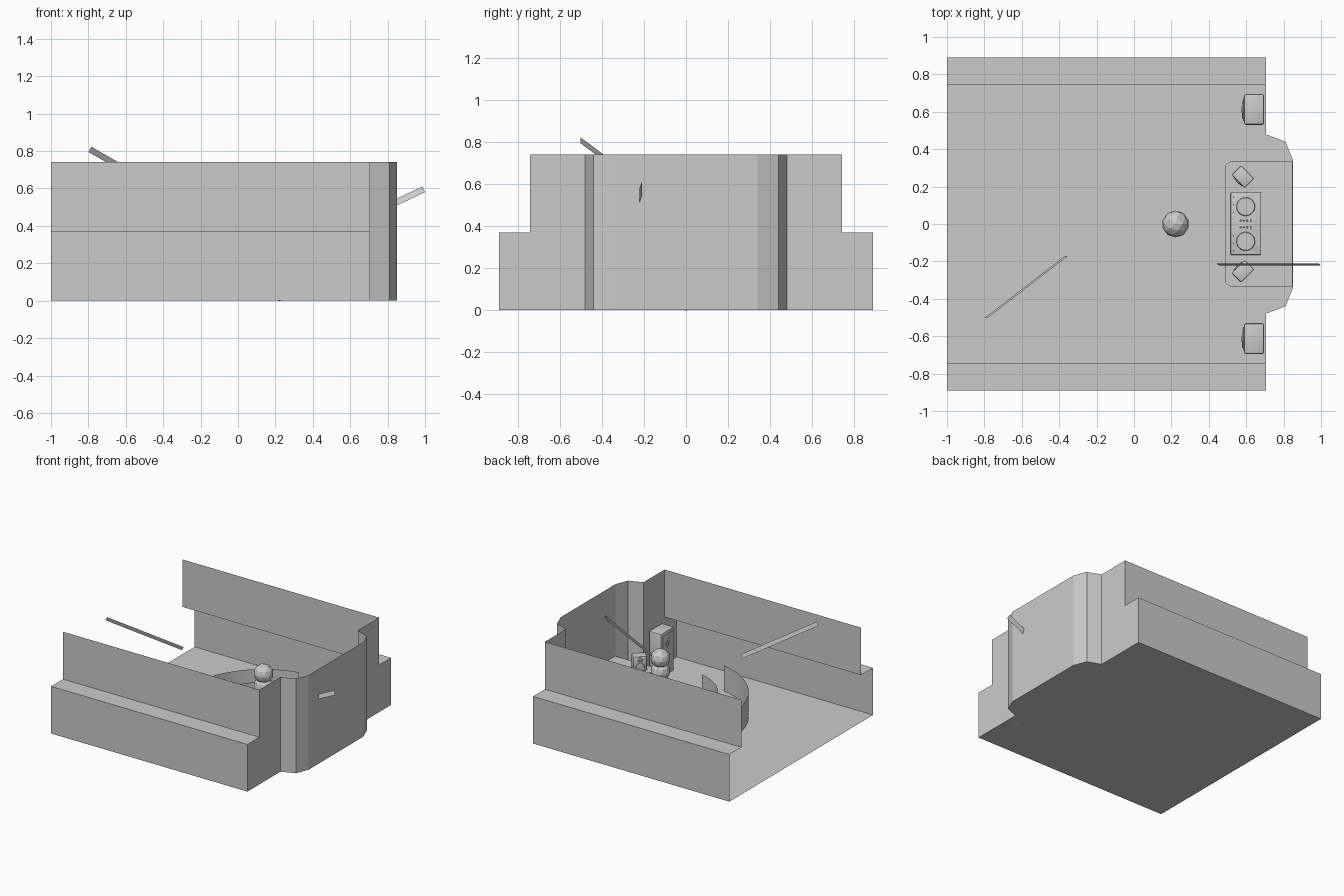
import bpy, bmesh, math
from mathutils import Vector, Matrix

if "Cube" in bpy.data.objects:
    bpy.data.objects.remove(bpy.data.objects["Cube"])


def obj_from_bm(name, bm, smooth=False):
    me = bpy.data.meshes.new(name)
    bm.to_mesh(me)
    bm.free()
    ob = bpy.data.objects.new(name, me)
    bpy.context.collection.objects.link(ob)
    if smooth:
        bpy.context.view_layer.objects.active = ob
        ob.select_set(True)
        bpy.ops.object.shade_smooth_by_angle(angle=math.radians(35))
        ob.select_set(False)
    return ob


def face(bm, *pts):
    return bm.faces.new([bm.verts.new(p) for p in pts])


def add_box(bm, c, s, bevel=0.0):
    tmp = bmesh.new()
    bmesh.ops.create_cube(tmp, size=1, matrix=Matrix.Translation(c) @ Matrix.Diagonal((*s, 1)))
    if bevel:
        bmesh.ops.bevel(tmp, geom=tmp.edges[:], offset=bevel, segments=2, affect='EDGES', profile=0.5)
    me = bpy.data.meshes.new("tmp")
    tmp.to_mesh(me)
    tmp.free()
    bm.from_mesh(me)
    bpy.data.meshes.remove(me)


def add_cyl(bm, c, r1, r2, h, axis='Z', n=24):
    rot = Matrix.Rotation(-math.pi / 2, 4, 'Y') if axis == 'X' else Matrix.Identity(4)
    bmesh.ops.create_cone(bm, cap_ends=True, segments=n, radius1=r1, radius2=r2, depth=h,
                          matrix=Matrix.Translation(c) @ rot)


# Room shell: floor, stepped side walls, back wall with a faceted alcove
X0, X1, Y0, Y1, Z1, Z2 = -1.0, 0.705, 0.89, 0.742, 0.37, 0.742
alcove = [(X1, 0.48), (0.81, 0.44), (0.85, 0.34)]
path = alcove + [(x, -y) for x, y in reversed(alcove)]
bm = bmesh.new()
face(bm, (X0, Y0, 0), (X0, -Y0, 0), (X1, -Y0, 0), *[(x, y, 0) for x, y in reversed(path)], (X1, Y0, 0))
for s in (1, -1):
    for (ya, za), (yb, zb) in (((Y0, 0), (Y0, Z1)), ((Y0, Z1), (Y1, Z1)), ((Y1, Z1), (Y1, Z2))):
        face(bm, (X0, s * ya, za), (X1, s * ya, za), (X1, s * yb, zb), (X0, s * yb, zb))
    face(bm, (X1, s * Y0, 0), (X1, s * 0.48, 0), (X1, s * 0.48, Z2),
         (X1, s * Y1, Z2), (X1, s * Y1, Z1), (X1, s * Y0, Z1))
for (xa, ya), (xb, yb) in zip(path, path[1:]):
    face(bm, (xa, ya, 0), (xb, yb, 0), (xb, yb, Z2), (xa, ya, Z2))
bmesh.ops.remove_doubles(bm, verts=bm.verts[:], dist=1e-4)
obj_from_bm("room_shell", bm)

# Two curved screens around the middle figure
for name, r in (("inner_curved_screen", 0.407), ("outer_curved_screen", 0.625)):
    bm = bmesh.new()
    n = 32
    pts = []
    for i in range(n + 1):
        a = math.radians(101 + 158 * i / n)
        pts.append((0.22 + r * math.cos(a), r * math.sin(a)))
    for (xa, ya), (xb, yb) in zip(pts, pts[1:]):
        face(bm, (xa, ya, 0), (xb, yb, 0), (xb, yb, 0.2), (xa, ya, 0.2))
    bmesh.ops.remove_doubles(bm, verts=bm.verts[:], dist=1e-4)
    obj_from_bm(name, bm, True)

# Stack of low-poly balls
for i, z in enumerate((0.46, 0.36, 0.26, 0.16, 0.07)):
    bm = bmesh.new()
    bmesh.ops.create_icosphere(bm, subdivisions=2, radius=0.072, matrix=Matrix.Translation((0.222, 0, z)))
    obj_from_bm(f"stacked_ball_{i}", bm)

# Flat slanted light strips
for name, a, b, w in (
        ("light_strip_side", (-0.80, -0.503, 0.795), (-0.368, -0.17, 0.548), (0.016, 0, 0.028)),
        ("light_strip_back", (1.0, -0.222, 0.58), (0.455, -0.222, 0.325), (-0.014, 0.012, 0.03))):
    a, b, w = Vector(a), Vector(b), Vector(w)
    bm = bmesh.new()
    face(bm, a, b, b + w, a + w)
    obj_from_bm(name, bm)

# Booth table with rounded front corners
H = 0.18
bm = bmesh.new()
add_box(bm, (0.667, 0, H / 2), (0.363, 0.67, H))
corners = [e for e in bm.edges if all(v.co.x < 0.5 for v in e.verts)
           and abs(e.verts[0].co.z - e.verts[1].co.z) > 0.1]
bmesh.ops.bevel(bm, geom=corners, offset=0.04, segments=6, affect='EDGES', profile=0.5)
obj_from_bm("booth_table", bm, True)


# Loudspeaker with its front towards local -x
def speaker(name, loc, d, w, h, angle):
    bm = bmesh.new()
    add_box(bm, (0, 0, h / 2), (d, w, h), 0.07 * w)
    f = -d / 2
    add_box(bm, (f, 0, h / 2), (0.01 * w / 0.16, w * 0.76, h * 0.86), 0.02 * w)
    for z, r in ((0.32 * h, 0.32 * w), (0.73 * h, 0.2 * w)):
        add_cyl(bm, (f - 0.03 * w, 0, z), r, r * 0.9, 0.06 * w, 'X')
        add_cyl(bm, (f - 0.06 * w, 0, z), r * 0.5, r * 0.3, 0.04 * w, 'X')
    ob = obj_from_bm(name, bm, True)
    ob.location = loc
    ob.rotation_euler.z = angle


for s, side in ((1, "left"), (-1, "right")):
    speaker(f"floor_speaker_{side}", (0.642, s * 0.613, 0), 0.108, 0.165, 0.345, 0)
    speaker(f"booth_monitor_{side}", (0.583, s * 0.253, H), 0.072, 0.1, 0.115, s * math.radians(45))

# Mixing deck: case, platters, pads, knobs and faders
T = H + 0.03
bm = bmesh.new()
add_box(bm, (0.598, 0.002, H + 0.015), (0.162, 0.335, 0.03), 0.004)
for s in (1, -1):
    add_cyl(bm, (0.597, s * 0.093, T + 0.004), 0.05, 0.047, 0.008, n=32)
    add_cyl(bm, (0.597, s * 0.093, T + 0.009), 0.036, 0.036, 0.006, n=32)
    for i in range(2):
        for j in range(4):
            add_box(bm, (0.655 + 0.013 * i, s * (0.065 + 0.014 * j), T + 0.002), (0.01, 0.011, 0.004))
    for i in range(5):
        add_cyl(bm, (0.532, s * (0.06 + 0.02 * i), T + 0.004), 0.004, 0.003, 0.008, n=10)
    for i in range(4):
        add_cyl(bm, (0.57 + 0.018 * i, s * 0.018, T + 0.005), 0.005, 0.004, 0.01, n=12)
    add_box(bm, (0.655, s * 0.022, T + 0.003), (0.026, 0.008, 0.006))
    add_box(bm, (0.62, s * 0.152, T + 0.002), (0.05, 0.008, 0.004))
add_box(bm, (0.535, 0, T + 0.002), (0.02, 0.08, 0.004))
obj_from_bm("mixing_deck", bm, True)
